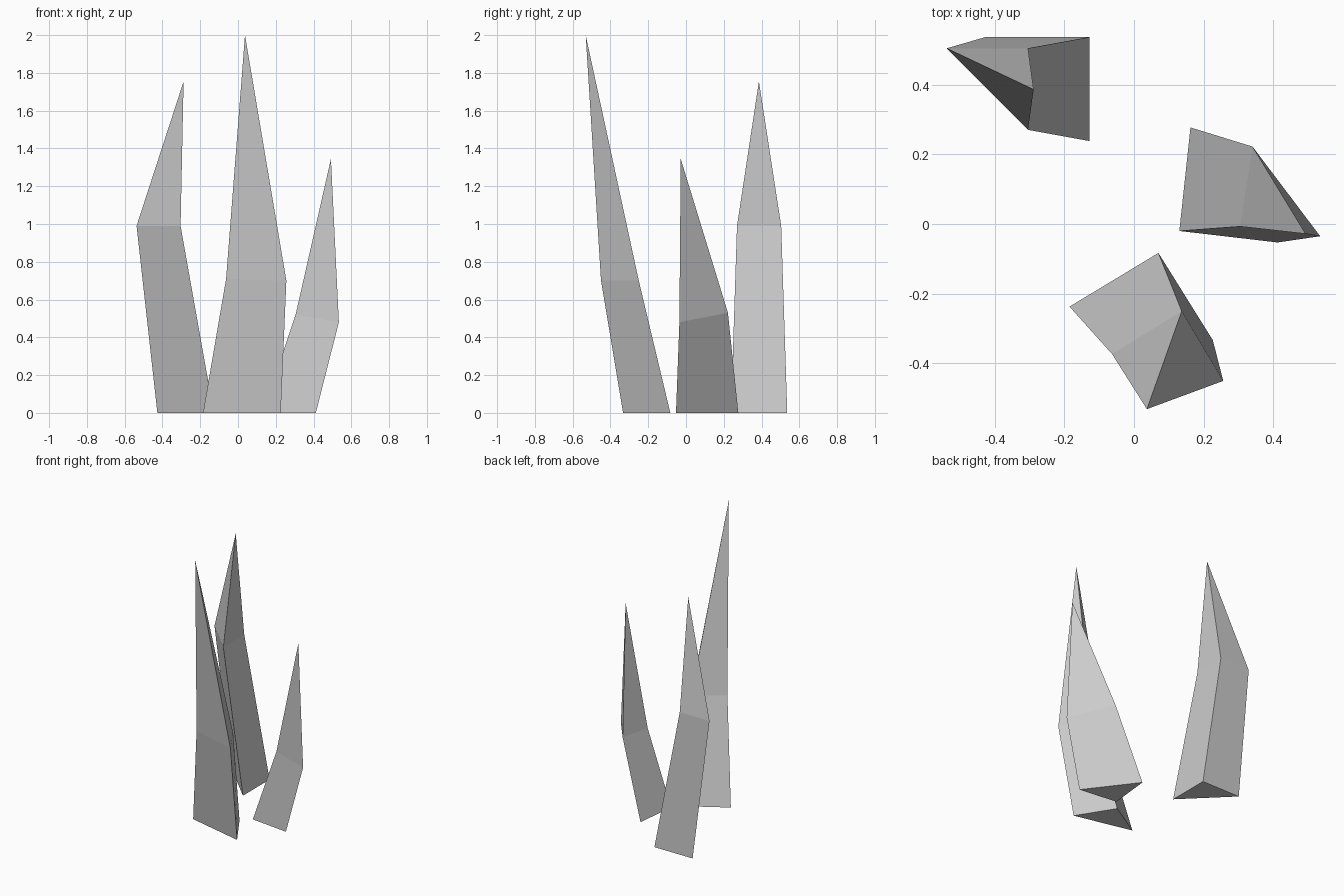
import bpy


def make_spike(name, base, mid, tip):
    """Three-sided shard: base triangle, bent mid triangle, pointed tip."""
    verts = [(x, y, 0) for x, y in base] + mid + [tip]
    faces = [(2, 1, 0)]                       # underside
    for i in range(3):
        j = (i + 1) % 3
        faces += [(i, j, j + 3, i + 3), (i + 3, j + 3, 6)]
    mesh = bpy.data.meshes.new(name)
    mesh.from_pydata(verts, [], faces)
    mesh.update()
    obj = bpy.data.objects.new(name, mesh)
    bpy.context.collection.objects.link(obj)
    return obj


# Tall front spike, leaning forward
make_spike("front_spike",
           [(0.07, -0.083), (-0.185, -0.237), (0.226, -0.333)],
           [(0.137, -0.25, 0.70), (-0.063, -0.373, 0.71), (0.256, -0.45, 0.70)],
           (0.037, -0.531, 2.0))

# Back left spike, bending outward then upright
make_spike("back_left_spike",
           [(-0.128, 0.536), (-0.427, 0.536), (-0.128, 0.238)],
           [(-0.304, 0.504, 0.99), (-0.537, 0.504, 0.99), (-0.304, 0.27, 0.99)],
           (-0.288, 0.386, 1.755))

# Short right spike, leaning outward
make_spike("right_spike",
           [(0.162, 0.277), (0.13, -0.02), (0.412, -0.053)],
           [(0.34, 0.222, 0.53), (0.305, -0.007, 0.52), (0.534, -0.035, 0.48)],
           (0.492, -0.028, 1.345))
